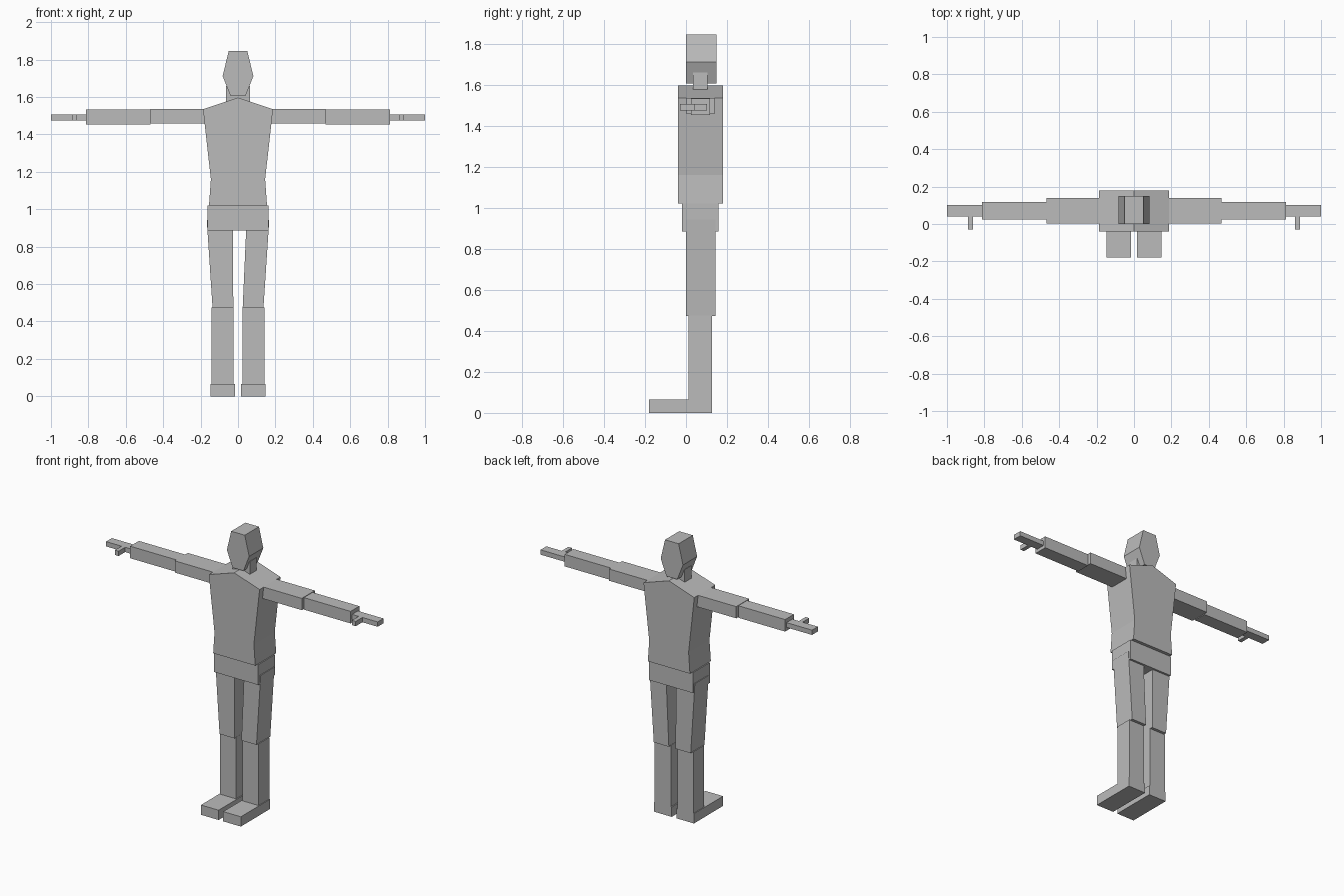
import bpy, bmesh

if "Cube" in bpy.data.objects:
    bpy.data.objects.remove(bpy.data.objects["Cube"])

grey = bpy.data.materials.new("plain_grey")
grey.diffuse_color = (0.5, 0.5, 0.5, 1.0)
grey.use_nodes = True
grey.node_tree.nodes["Principled BSDF"].inputs["Base Color"].default_value = grey.diffuse_color


def extrude_profile(name, profile, y0, y1, y_bottom=None):
    """Extrude an (x, z) outline from y0 to y1."""
    bm = bmesh.new()
    front = [bm.verts.new((x, y0, z)) for x, z in profile]
    back = [bm.verts.new((x, y1, z)) for x, z in profile]
    n = len(profile)
    bm.faces.new(front)
    bm.faces.new(back[::-1])
    for i in range(n):
        j = (i + 1) % n
        bm.faces.new((front[j], front[i], back[i], back[j]))
    bmesh.ops.recalc_face_normals(bm, faces=bm.faces)
    mesh = bpy.data.meshes.new(name)
    bm.to_mesh(mesh)
    bm.free()
    mesh.materials.append(grey)
    obj = bpy.data.objects.new(name, mesh)
    bpy.context.collection.objects.link(obj)
    return obj


def box(name, x0, x1, y0, y1, z0, z1):
    return extrude_profile(name, [(x0, z0), (x1, z0), (x1, z1), (x0, z1)], y0, y1)


def mirrored(right_half):
    """Complete a symmetric outline from its right half."""
    return right_half + [(-x, z) for x, z in reversed(right_half) if x > 0]


# Head, neck, torso and hips
extrude_profile("head", mirrored([(0.04, 1.605), (0.082, 1.712), (0.05, 1.845)]), 0.0, 0.149)
box("neck", -0.064, 0.064, 0.033, 0.105, 1.56, 1.66)
extrude_profile("torso", mirrored([(0.155, 1.02), (0.145, 1.16), (0.187, 1.535), (0, 1.597)]),
                -0.04, 0.18)
box("hips", -0.162, 0.162, -0.019, 0.159, 0.885, 1.02)

for side, s in (("left", -1), ("right", 1)):
    # Legs, with thighs narrowing to the knee
    inner = 0.046 if s > 0 else 0.028
    thigh = [(0.025, 0.472), (0.136, 0.472), (0.167, 0.943), (inner, 0.943)]
    extrude_profile(side + "_thigh", [(s * x, z) for x, z in thigh], 0.0, 0.145)
    box(side + "_shin", s * 0.024, s * 0.142, 0.013, 0.126, 0.065, 0.475)
    box(side + "_foot", s * 0.017, s * 0.147, -0.18, 0.126, 0.0, 0.065)

    # Outstretched arms, hands and thumbs
    box(side + "_upper_arm", s * 0.16, s * 0.468, 0.003, 0.14, 1.457, 1.535)
    box(side + "_forearm", s * 0.468, s * 0.812, 0.025, 0.117, 1.452, 1.532)
    box(side + "_hand", s * 0.812, s * 1.0, 0.041, 0.102, 1.474, 1.506)
    box(side + "_thumb", s * 0.86, s * 0.887, -0.029, 0.041, 1.474, 1.506)
